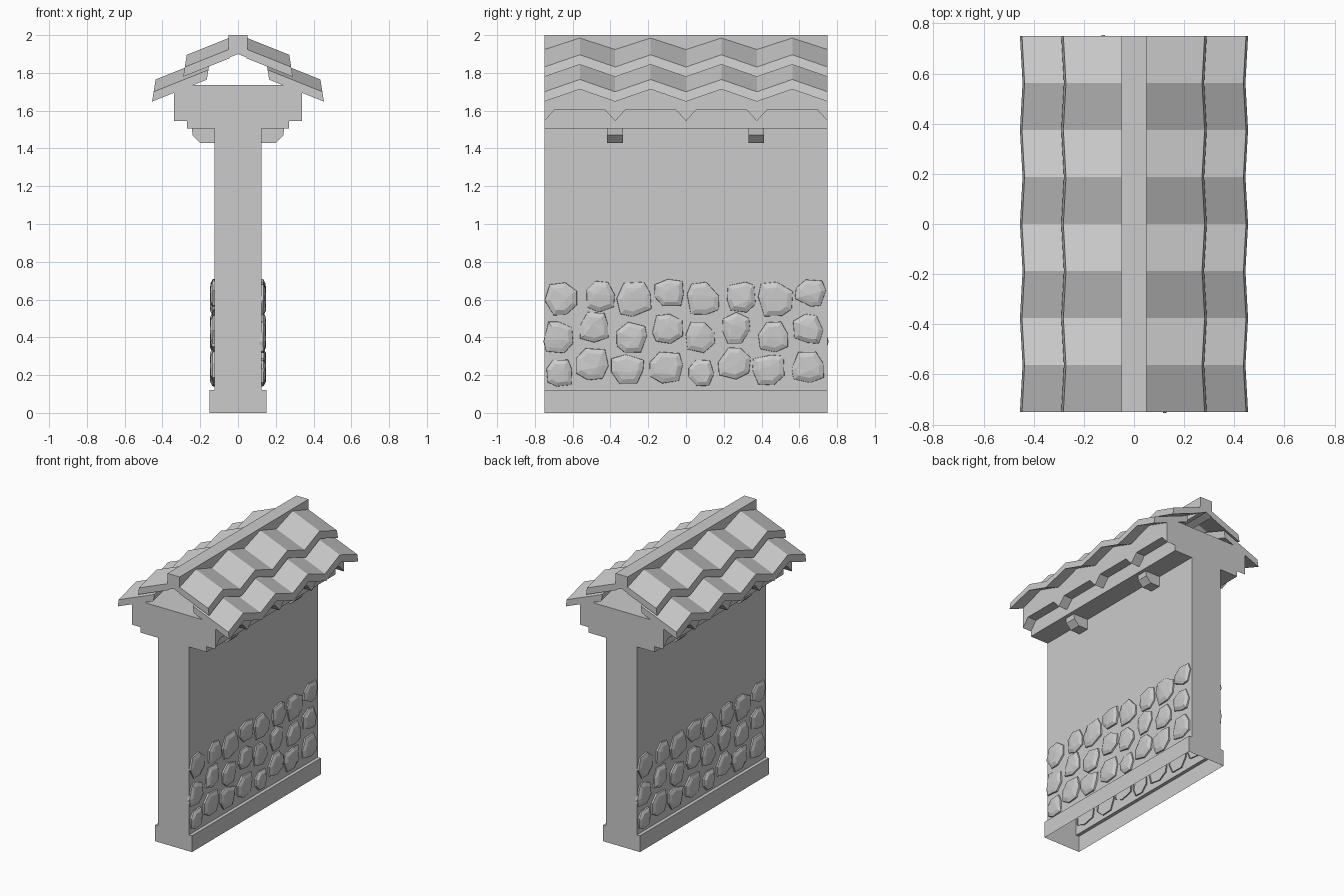
import bpy, bmesh, math, random
from mathutils import Matrix

cube = bpy.data.objects.get("Cube")
if cube:
    bpy.data.objects.remove(cube, do_unlink=True)

grey = bpy.data.materials.new("plain_grey")
grey.use_nodes = True
colour = (0.6, 0.6, 0.6, 1)
grey.diffuse_color = colour
grey.node_tree.nodes["Principled BSDF"].inputs["Base Color"].default_value = colour

HALF = 0.75          # half the wall length
WAVE = HALF / 4      # valley to peak of the roof tiles
RISE = 0.065         # height of a tile peak over its valley
SLOPE = 0.4
rng = random.Random(4)


def finish(name, bm):
    bmesh.ops.recalc_face_normals(bm, faces=bm.faces)
    mesh = bpy.data.meshes.new(name)
    bm.to_mesh(mesh)
    bm.free()
    mesh.materials.append(grey)
    obj = bpy.data.objects.new(name, mesh)
    bpy.context.scene.collection.objects.link(obj)
    return obj


def loft(name, sections, open_bottom=False):
    """Join (y, [(x, z), ...]) rings along y and cap both ends."""
    bm = bmesh.new()
    rings = [[bm.verts.new((x, y, z)) for x, z in ring] for y, ring in sections]
    n = len(rings[0])
    for a, b in zip(rings, rings[1:]):
        for i in range(n - 1 if open_bottom else n):
            j = (i + 1) % n
            bm.faces.new((a[i], a[j], b[j], b[i]))
    bm.faces.new(rings[0])
    bm.faces.new(rings[-1])
    return finish(name, bm)


def extrude(name, ring, y0=-HALF, y1=HALF, open_bottom=False):
    return loft(name, [(y0, ring), (y1, ring)], open_bottom)


def symmetric(half):
    return half + [(-x, z) for x, z in reversed(half) if x]


def flip(ring, side):
    return [(x * side, z) for x, z in ring]


def wave(y):
    """Zigzag height: valleys at the wall ends, four peaks between."""
    t = ((y + HALF) / WAVE) % 2
    return RISE * (1 - abs(1 - t))


# Wall with plinth and stepped head, hollow underneath
extrude("wall", symmetric([(0.15, 0), (0.15, 0.12), (0.125, 0.12), (0.125, 1.505),
                           (0.27, 1.505), (0.27, 1.725), (0.235, 1.735)]),
        open_bottom=True)

# Ridge beam with a notched underside
extrude("ridge_beam", symmetric([(0.05, 1.88), (0.05, 2.0)]) + [(0, 1.9)])


# Folded roof tile courses
def tile_course(name, side, x_in, x_out, apex, thick=0.052):
    def ring(h):
        def pt(x, up):
            return (x - 0.16 * (h + up), apex - SLOPE * x + h + up)
        return flip([pt(x_in, 0), pt(x_out, 0), pt(x_out, thick), pt(x_in, thick)], side)
    ys = [-HALF + i * WAVE for i in range(9)]
    loft(name, [(y, ring(wave(y))) for y in ys])


# Eaves boards, hanging down in a small tooth under each valley
def eaves_board(name, side, x_in=0.26, x_out=0.34):
    tooth = 0.055
    ys = set()
    for i in range(5):
        valley = -HALF + i * 2 * WAVE
        ys |= {valley, valley - tooth, valley + tooth, valley + WAVE}
    sections = []
    for y in sorted(v for v in ys if abs(v) <= HALF):
        to_valley = (y + HALF) % (2 * WAVE)
        low = 1.545 if min(to_valley, 2 * WAVE - to_valley) < 0.01 else 1.605
        top = [1.84 - SLOPE * x + wave(y) for x in (x_in, x_out)]
        sections.append((y, flip([(x_in, low), (x_out, low), (x_out, top[1]),
                                  (x_in, top[0])], side)))
    loft(name, sections)


for side, label in ((1, "left"), (-1, "right")):
    tile_course("upper_tiles_" + label, side, 0.045, 0.29, 1.895)
    tile_course("lower_tiles_" + label, side, 0.165, 0.455, 1.83)
    eaves_board("eaves_board_" + label, side)
    # Chamfered beam ends under the eaves
    beam = [(0.12, 1.51), (0.245, 1.51), (0.24, 1.47), (0.2, 1.43), (0.12, 1.43)]
    for y, end in ((-0.375, "front"), (0.372, "back")):
        extrude(f"beam_{end}_{label}", flip(beam, side), y - 0.042, y + 0.042)


# Rough facing stones: centre y, centre z, width, height
STONES = [
    (-0.66, 0.605, 0.18, 0.18), (-0.455, 0.615, 0.16, 0.17),
    (-0.275, 0.6, 0.19, 0.19), (-0.09, 0.635, 0.17, 0.15),
    (-0.675, 0.4, 0.16, 0.17), (-0.485, 0.45, 0.16, 0.17),
    (-0.29, 0.4, 0.17, 0.17), (-0.1, 0.445, 0.17, 0.16),
    (-0.67, 0.21, 0.14, 0.15), (-0.495, 0.26, 0.18, 0.18),
    (-0.31, 0.23, 0.18, 0.17), (-0.105, 0.24, 0.18, 0.17),
]


def add_stone(bm, y, z, w, h):
    n = 7
    turn = rng.uniform(0, math.tau)
    outline = []
    for i in range(n):
        a = turn + math.tau * (i + rng.uniform(-0.2, 0.2)) / n
        c, s = math.cos(a), math.sin(a)
        r = rng.uniform(0.92, 1.04) / (c ** 4 + s ** 4) ** 0.25
        outline.append((max(-1, min(1, r * c)) * w / 2, max(-1, min(1, r * s)) * h / 2))
    rings = []
    for scale, depth, rough in ((1, 0.115, 0), (0.97, 0.134, 0.003), (0.68, 0.145, 0.003)):
        rings.append([bm.verts.new((depth + rng.uniform(-rough, rough),
                                    y + p * scale, z + q * scale)) for p, q in outline])
    for a, b in zip(rings, rings[1:]):
        for i in range(n):
            j = (i + 1) % n
            bm.faces.new((a[i], a[j], b[j], b[i]))
    tip = bm.verts.new((0.149, y + rng.uniform(-0.2, 0.2) * w, z + rng.uniform(-0.2, 0.2) * h))
    for i in range(n):
        bm.faces.new((rings[-1][i], rings[-1][(i + 1) % n], tip))


bm = bmesh.new()
for shift in (0, HALF):
    for y, z, w, h in STONES:
        add_stone(bm, y + shift, z, w, h)
stones = finish("stones_left", bm)

# The other face carries the same stones turned half round
other = stones.copy()
other.data = stones.data.copy()
other.name = "stones_right"
other.data.transform(Matrix.Rotation(math.pi, 4, "Z"))
bpy.context.scene.collection.objects.link(other)
